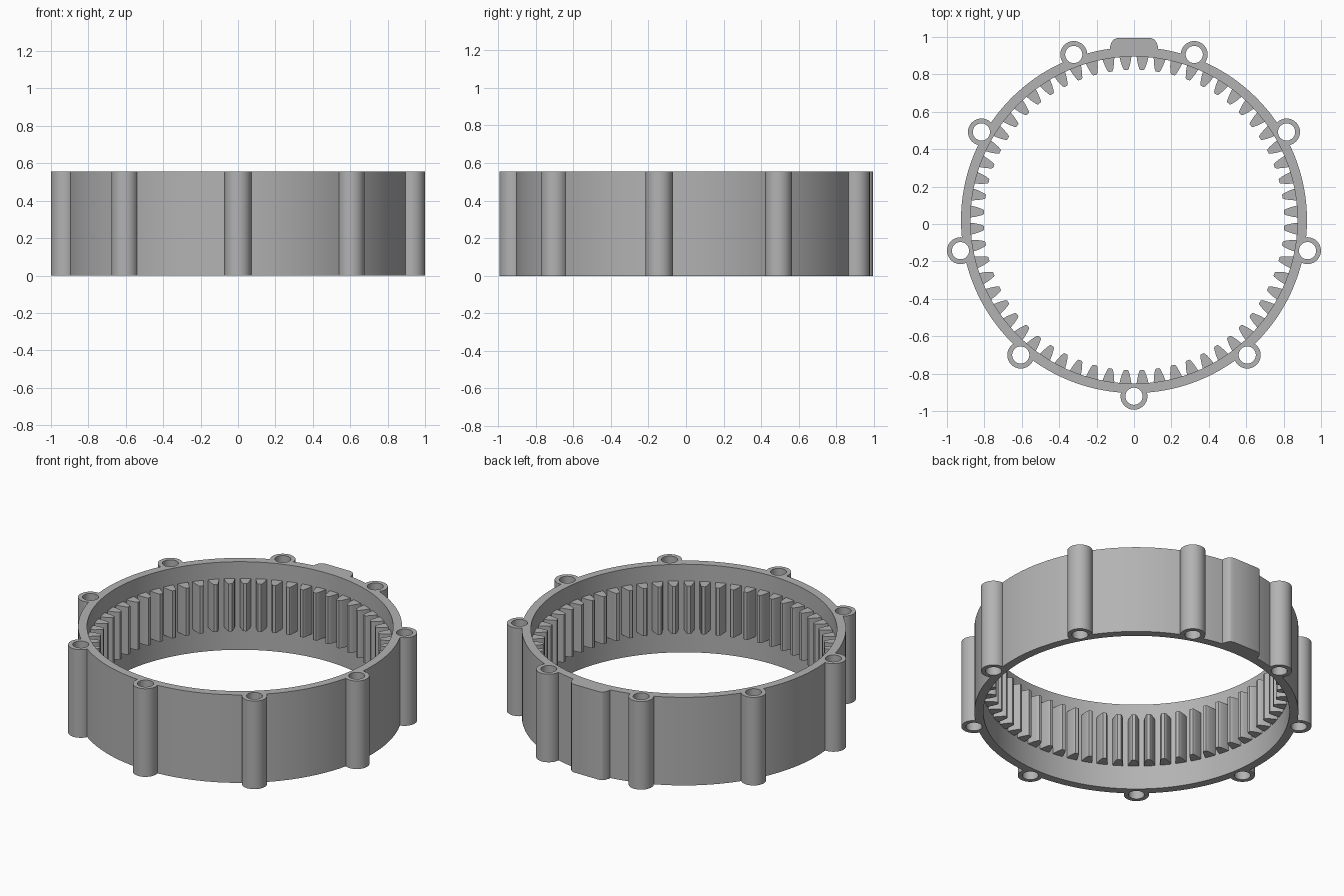
import bpy
import bmesh
from math import sin, cos, radians, pi

if "Cube" in bpy.data.objects:
    bpy.data.objects.remove(bpy.data.objects["Cube"], do_unlink=True)

HEIGHT = 0.555
CENTRE_Y = 0.021
OUTER_R, INNER_R, TIP_R = 0.925, 0.874, 0.803
LUG_R, HOLE_R, LUG_CIRCLE = 0.072, 0.046, 0.942
LUGS, TEETH = 9, 60
TOOTH_LOW, TOOTH_HIGH = 0.15, 0.45

grey = bpy.data.materials.new("plain grey")
grey.use_nodes = True
colour = (0.45, 0.45, 0.45, 1)
grey.diffuse_color = colour
grey.node_tree.nodes["Principled BSDF"].inputs["Base Color"].default_value = colour


def add_prism(bm, outline, low, high):
    """Extrude a counter-clockwise outline from low to high."""
    face = bm.faces.new([bm.verts.new((x, y, low)) for x, y in outline])
    top = bmesh.ops.extrude_face_region(bm, geom=[face])["geom"]
    verts = [v for v in top if isinstance(v, bmesh.types.BMVert)]
    bmesh.ops.translate(bm, verts=verts, vec=(0, 0, high - low))


def make_object(name, outlines, low, high):
    bm = bmesh.new()
    for outline in outlines:
        add_prism(bm, outline, low, high)
    bmesh.ops.recalc_face_normals(bm, faces=bm.faces)
    mesh = bpy.data.meshes.new(name)
    bm.to_mesh(mesh)
    bm.free()
    mesh.materials.append(grey)
    obj = bpy.data.objects.new(name, mesh)
    bpy.context.collection.objects.link(obj)
    return obj


def circle(radius, count, cx=0, cy=CENTRE_Y):
    return [(cx + radius * cos(2 * pi * i / count),
             cy + radius * sin(2 * pi * i / count)) for i in range(count)]


def select_only(obj):
    bpy.ops.object.select_all(action="DESELECT")
    obj.select_set(True)
    bpy.context.view_layer.objects.active = obj


def combine(target, tool, operation):
    mod = target.modifiers.new(operation.lower(), "BOOLEAN")
    mod.operation = operation
    mod.solver = "EXACT"
    mod.object = tool
    select_only(target)
    bpy.ops.object.modifier_apply(modifier=mod.name)
    bpy.data.objects.remove(tool, do_unlink=True)


# Outer shell with bolt lugs and the flat pad at the back
lug_spots = []
for i in range(LUGS):
    a = radians(-90 + i * 360 / LUGS)
    lug_spots.append((LUG_CIRCLE * cos(a), CENTRE_Y + LUG_CIRCLE * sin(a)))

body = make_object("ring_body", [circle(OUTER_R, 144)], 0, HEIGHT)
combine(body, make_object("lugs", [circle(LUG_R, 32, *p) for p in lug_spots],
                          0, HEIGHT), "UNION")
half_pad = [(0.128, 0.85), (0.128, 0.948), (0.12, 0.972), (0.108, 0.987), (0.09, 0.994)]
pad = half_pad + [(-x, y) for x, y in reversed(half_pad)]
combine(body, make_object("pad", [pad], 0, HEIGHT), "UNION")

# Central bore and bolt holes
combine(body, make_object("bore", [circle(INNER_R, 144)], -0.1, HEIGHT + 0.1), "DIFFERENCE")
combine(body, make_object("bolt_holes", [circle(HOLE_R, 32, *p) for p in lug_spots],
                          -0.1, HEIGHT + 0.1), "DIFFERENCE")

# Inner gear teeth, rooted slightly inside the wall
half_tooth = [(INNER_R + 0.008, 0.032), (INNER_R - 0.004, 0.031), (0.845, 0.026),
              (0.822, 0.019), (0.808, 0.014), (TIP_R, 0.009)]
tooth = half_tooth + [(r, -w) for r, w in reversed(half_tooth)]
outlines = []
for i in range(TEETH):
    a = radians((i + 0.5) * 360 / TEETH)
    outlines.append([(r * cos(a) - w * sin(a), CENTRE_Y + r * sin(a) + w * cos(a))
                     for r, w in tooth])
teeth = make_object("gear_teeth", outlines, TOOTH_LOW, TOOTH_HIGH)

for obj in (body, teeth):
    select_only(obj)
    bpy.ops.object.shade_smooth_by_angle(angle=radians(30))
